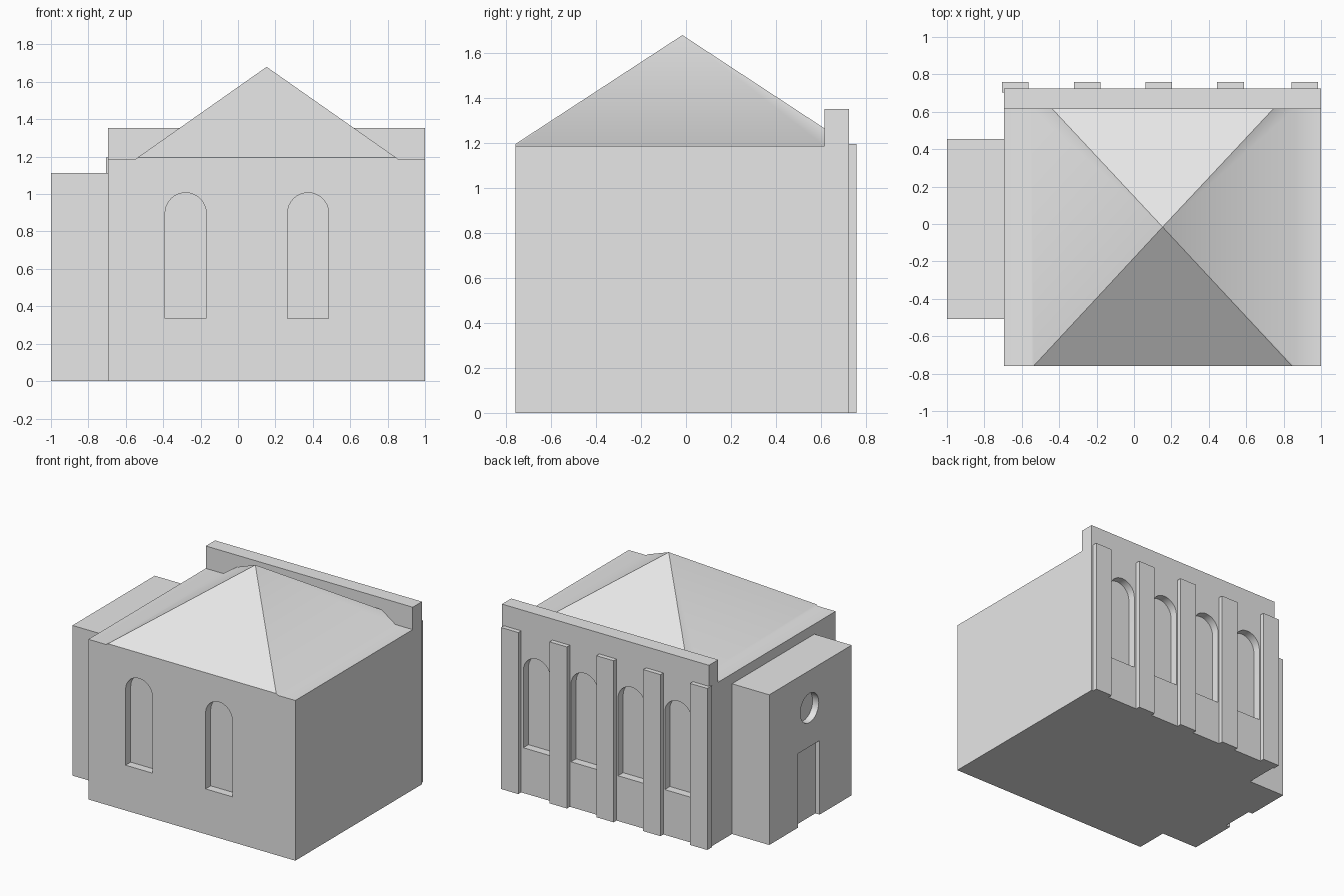
import bpy, bmesh, math
from mathutils import Vector

if "Cube" in bpy.data.objects:
    bpy.data.objects.remove(bpy.data.objects["Cube"])

stone = bpy.data.materials.new("pale_grey_stone")
stone.diffuse_color = (0.8, 0.8, 0.8, 1)
stone.use_nodes = True
stone.node_tree.nodes["Principled BSDF"].inputs["Base Color"].default_value = stone.diffuse_color


def make(name, verts, faces):
    me = bpy.data.meshes.new(name)
    me.from_pydata(verts, [], faces)
    bm = bmesh.new()
    bm.from_mesh(me)
    bmesh.ops.recalc_face_normals(bm, faces=bm.faces)
    bm.to_mesh(me)
    bm.free()
    me.materials.append(stone)
    ob = bpy.data.objects.new(name, me)
    bpy.context.collection.objects.link(ob)
    return ob


def prism(name, a, b):
    """Solid between two matching outlines."""
    n = len(a)
    faces = [tuple(range(n)), tuple(range(n, 2 * n))]
    faces += [(i, (i + 1) % n, n + (i + 1) % n, n + i) for i in range(n)]
    return make(name, a + b, faces)


def box(name, x0, x1, y0, y1, z0, z1):
    ring = [(x0, y0), (x1, y0), (x1, y1), (x0, y1)]
    return prism(name, [(x, y, z0) for x, y in ring], [(x, y, z1) for x, y in ring])


def arch(cx, y0, y1, z0, z1, r=0.11, seg=16):
    """Round-headed window cutter."""
    pts = [(cx - r, z0), (cx + r, z0)]
    pts += [(cx + r * math.cos(math.pi * i / seg), z1 - r + r * math.sin(math.pi * i / seg))
            for i in range(seg + 1)]
    return prism("window_cutter", [(x, y0, z) for x, z in pts], [(x, y1, z) for x, z in pts])


def cut(ob, cutters):
    for c in cutters:
        m = ob.modifiers.new("cut", 'BOOLEAN')
        m.operation = 'DIFFERENCE'
        m.solver = 'EXACT'
        m.object = c
    bpy.context.view_layer.update()
    dg = bpy.context.evaluated_depsgraph_get()
    me = bpy.data.meshes.new_from_object(ob.evaluated_get(dg))
    ob.modifiers.clear()
    ob.data = me
    for c in cutters:
        bpy.data.objects.remove(c)
    me.shade_smooth()
    me.set_sharp_from_angle(angle=math.radians(40))


# Main hall: walls, hipped roof with flat side ledges, and rear parapet in one solid
L, R, F, P, B = -0.695, 1.0, -0.758, 0.616, 0.724
ledge, top = 1.186, 1.352
apex = Vector((0.153, -0.016, 1.68))
bl, br = -0.55, 0.858


def hip(z, side):
    t = (apex.z - z) / (apex.z - ledge)
    return apex.x + (side - apex.x) * t


zf, zb = 1.196, 1.265
verts = [
    (L, F, 0), (R, F, 0), (R, B, 0), (L, B, 0),                       # 0-3 ground
    (L, F, ledge), (bl, F, ledge), (hip(zf, bl), F, zf),              # 4-6 front eave
    (hip(zf, br), F, zf), (br, F, ledge), (R, F, ledge),              # 7-9
    (L, P, ledge), (bl, P, ledge), (hip(zb, bl), P, zb),              # 10-12 parapet foot
    (hip(zb, br), P, zb), (br, P, ledge), (R, P, ledge),              # 13-15
    (L, P, top), (R, P, top), (R, B, top), (L, B, top),               # 16-19 parapet top
    tuple(apex),                                                      # 20
]
faces = [
    (0, 1, 2, 3), (0, 1, 9, 8, 7, 6, 5, 4), (2, 3, 19, 18), (16, 17, 18, 19),
    (0, 4, 10, 16, 19, 3), (1, 2, 18, 17, 15, 9),
    (10, 11, 12, 13, 14, 15, 17, 16),
    (4, 5, 11, 10), (8, 9, 15, 14),
    (6, 7, 20), (5, 6, 20, 12, 11), (7, 8, 14, 13, 20), (12, 20, 13),
]
hall = make("hall_with_roof", verts, faces)
cutters = [arch(x, F - 0.1, F + 0.06, 0.335, 1.007) for x in (-0.28, 0.375)]
cutters += [arch(x, B - 0.06, B + 0.1, 0.335, 1.02) for x in (-0.443, -0.06, 0.325, 0.715)]
cut(hall, cutters)

# Pilasters on the back wall
for i, x in enumerate((-0.634, -0.251, 0.133, 0.516, 0.914)):
    box(f"pilaster_{i + 1}", x - 0.071, x + 0.071, B - 0.02, 0.758, 0, 1.196)

# Side annex with door recess and round window
annex = box("side_annex", -1.0, L + 0.02, -0.509, 0.454, 0, 1.112)
door = box("door_cutter", -1.1, -0.965, -0.135, 0.115, -0.1, 0.548)
ring = [(-0.017 + 0.108 * math.cos(i * math.pi / 16), 0.835 + 0.108 * math.sin(i * math.pi / 16))
        for i in range(32)]
oculus = prism("round_window_cutter", [(-1.1, y, z) for y, z in ring],
               [(-0.95, y, z) for y, z in ring])
cut(annex, [door, oculus])
